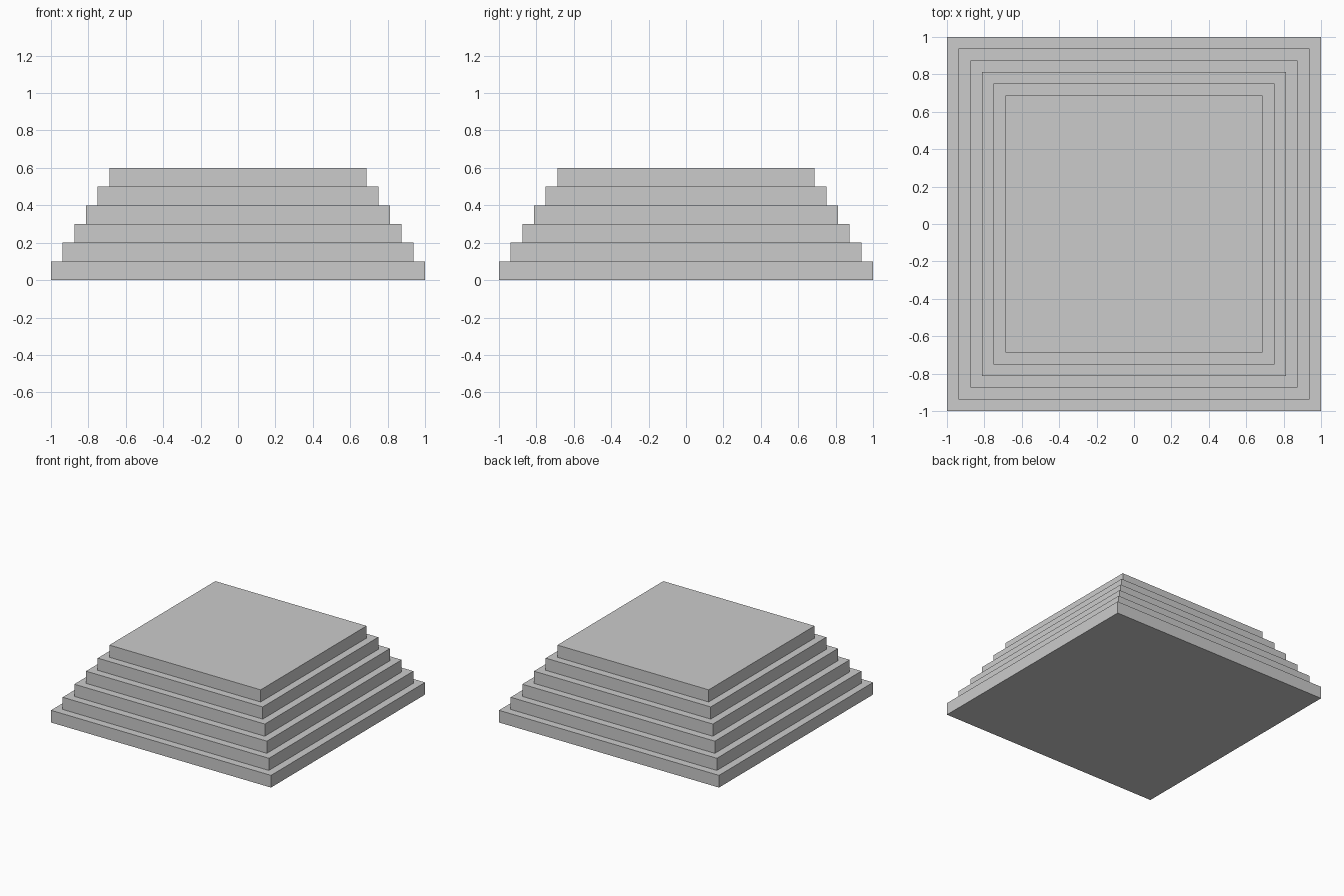
import bpy

if "Cube" in bpy.data.objects:
    bpy.data.objects.remove(bpy.data.objects["Cube"])

STEPS = 6
HEIGHT = 0.1      # height of each tier
INSET = 0.0625    # how far each tier steps in per side


def box(name, half, z0, height):
    bpy.ops.mesh.primitive_cube_add(size=1, location=(0, 0, z0 + height / 2))
    obj = bpy.context.object
    obj.name = name
    obj.scale = (2 * half, 2 * half, height)
    bpy.ops.object.transform_apply(location=False, rotation=False, scale=True)
    return obj


# Stacked square tiers, each smaller than the one below
for i in range(STEPS):
    box(f"tier_{i + 1}", 1 - i * INSET, i * HEIGHT, HEIGHT)
